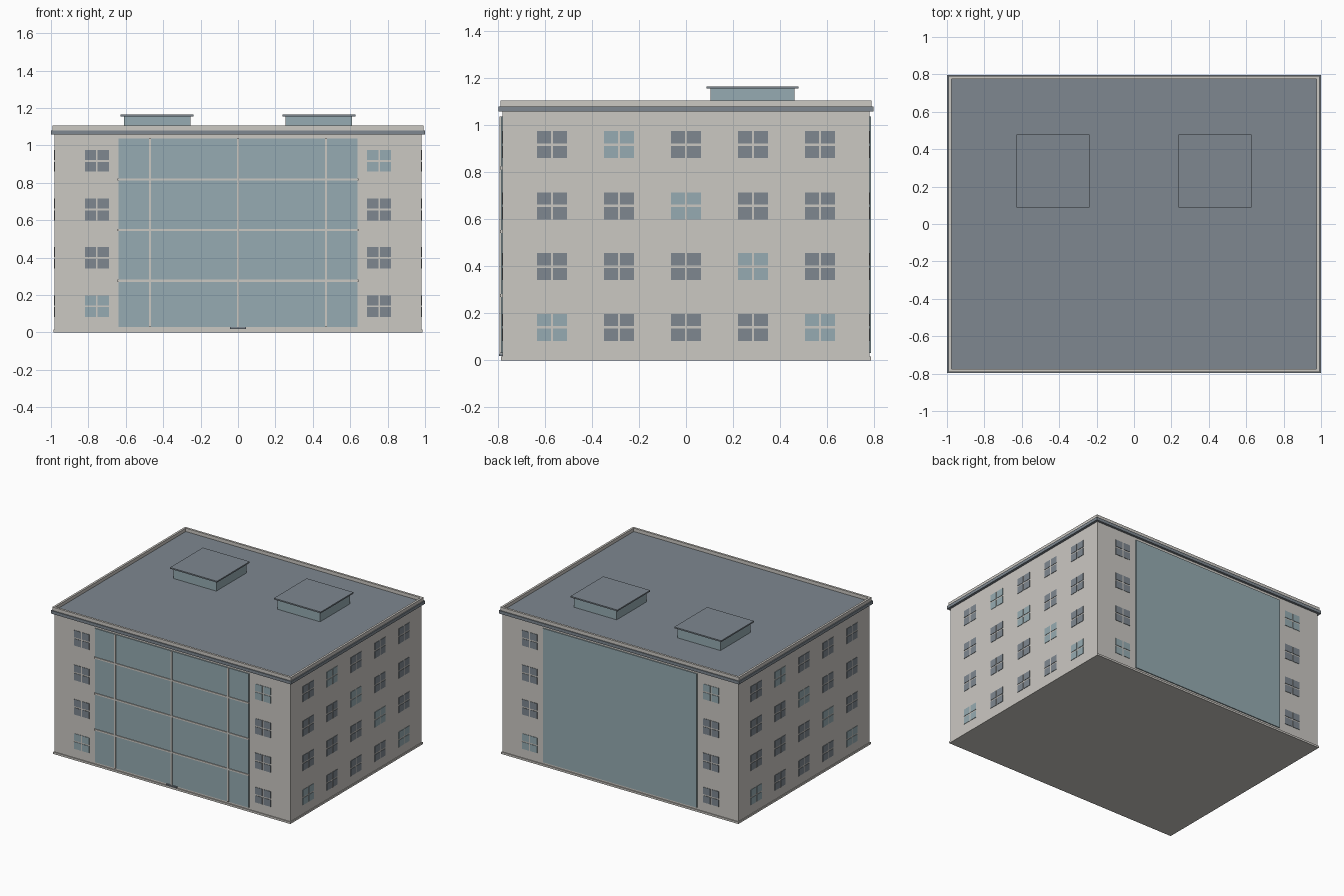
import bpy, bmesh
from math import radians
from mathutils import Matrix, Vector

if "Cube" in bpy.data.objects:
    bpy.data.objects.remove(bpy.data.objects["Cube"], do_unlink=True)


def material(name, r, g, b):
    m = bpy.data.materials.new(name)
    m.use_nodes = True
    m.diffuse_color = (r, g, b, 1)
    m.node_tree.nodes["Principled BSDF"].inputs["Base Color"].default_value = (r, g, b, 1)
    return m


STONE = material("pale_stone", 0.60, 0.58, 0.545)
SLATE = material("slate_grey", 0.21, 0.245, 0.28)
GLASS = material("blue_glass", 0.305, 0.41, 0.445)


def finish(name, bm, mat):
    mesh = bpy.data.meshes.new(name)
    bm.to_mesh(mesh)
    bm.free()
    mesh.materials.append(mat)
    obj = bpy.data.objects.new(name, mesh)
    bpy.context.collection.objects.link(obj)
    return obj


def add_box(bm, lo, hi, turn=0):
    """Add a box between two corners, turned about the vertical axis."""
    lo, hi = Vector(lo), Vector(hi)
    place = Matrix.Translation((lo + hi) / 2) @ Matrix.Diagonal((*(hi - lo), 1))
    bmesh.ops.create_cube(bm, size=1, matrix=Matrix.Rotation(radians(turn), 4, "Z") @ place)


def box(name, lo, hi, mat, turn=0):
    bm = bmesh.new()
    add_box(bm, lo, hi, turn)
    return finish(name, bm, mat)


def slab(name, x, y, z0, z1, mat):
    return box(name, (-x, -y, z0), (x, y, z1), mat)


# Main block, plinth and roof slab
HX, HY = 0.982, 0.78
slab("walls", HX, HY, 0, 1.06, STONE)
slab("plinth", 0.987, 0.787, 0, 0.015, STONE)
slab("roof_slab", 1.0, 0.797, 1.057, 1.08, SLATE)

# Hollow parapet around the roof
bm = bmesh.new()
add_box(bm, (-0.993, -0.79, 1.08), (0.993, 0.79, 1.105))
bm.normal_update()
top = max(bm.faces, key=lambda f: f.calc_center_median().z)
bottom = min(bm.faces, key=lambda f: f.calc_center_median().z)
bmesh.ops.inset_region(bm, faces=[top], thickness=0.016, use_even_offset=True)
inner = bmesh.ops.extrude_face_region(bm, geom=[top])["geom"]
for v in inner:
    if isinstance(v, bmesh.types.BMVert):
        v.co.z = 1.08
bmesh.ops.delete(bm, geom=[f for f in inner if isinstance(f, bmesh.types.BMFace)]
                 + [bottom] + ([top] if top.is_valid else []), context="FACES")
bmesh.ops.recalc_face_normals(bm, faces=bm.faces)
finish("parapet", bm, STONE)

# Rooflights with overhanging lids
for side, cx in (("right", -0.432), ("left", 0.432)):
    for part, r, z0, z1, mat in (("body", 0.178, 1.08, 1.155, GLASS),
                                 ("lid", 0.195, 1.155, 1.165, SLATE)):
        box(f"{side}_rooflight_{part}", (cx - r, 0.283 - r, z0), (cx + r, 0.283 + r, z1), mat)

# Four-pane windows; each wall is laid out facing the front, then turned
ROWS = [0.14, 0.398, 0.657, 0.917]
END_COLS, SIDE_COLS = [-0.755, 0.755], [-0.57, -0.285, 0, 0.285, 0.57]
END_LIT = {(0, 0), (1, 3)}
SIDE_LIT = {(0, 0), (4, 0), (3, 1), (2, 2), (1, 3)}
PANE_W, PANE_H, GAP = 0.059, 0.0525, 0.005


def windows(wall, cols, lit, dist, turn):
    for kind, mat in (("pale", GLASS), ("dark", SLATE)):
        bm = bmesh.new()
        for c, u in enumerate(cols):
            for r, z in enumerate(ROWS):
                if ((c, r) in lit) != (kind == "pale"):
                    continue
                for du in (-GAP - PANE_W, GAP):
                    for dz in (-GAP - PANE_H, GAP):
                        add_box(bm, (u + du, -dist - 0.003, z + dz),
                                (u + du + PANE_W, -dist + 0.002, z + dz + PANE_H), turn)
        finish(f"{wall}_{kind}_windows", bm, mat)


windows("front", END_COLS, END_LIT, HY, 0)
windows("left", SIDE_COLS, SIDE_LIT, HX, 90)
windows("back", END_COLS, END_LIT, HY, 180)
windows("right", SIDE_COLS, SIDE_LIT, HX, 270)

# Large glazed panels on front and back
for wall, turn in (("front", 0), ("back", 180)):
    box(f"{wall}_glazing", (-0.64, -HY - 0.007, 0.03), (0.64, -HY + 0.002, 1.037), GLASS, turn)

# Glazing bars on the front
bm = bmesh.new()
for x in (-0.47, 0, 0.47):
    add_box(bm, (x - 0.005, -0.793, 0.03), (x + 0.005, -HY, 1.037))
finish("upright_glazing_bars", bm, STONE)
bm = bmesh.new()
for z in (0.276, 0.547, 0.817):
    add_box(bm, (-0.643, -0.792, z - 0.006), (0.643, -HY, z + 0.006))
finish("level_glazing_bars", bm, STONE)

# Small doorstep
box("doorstep", (-0.042, -0.795, 0.019), (0.042, -HY, 0.029), SLATE)
